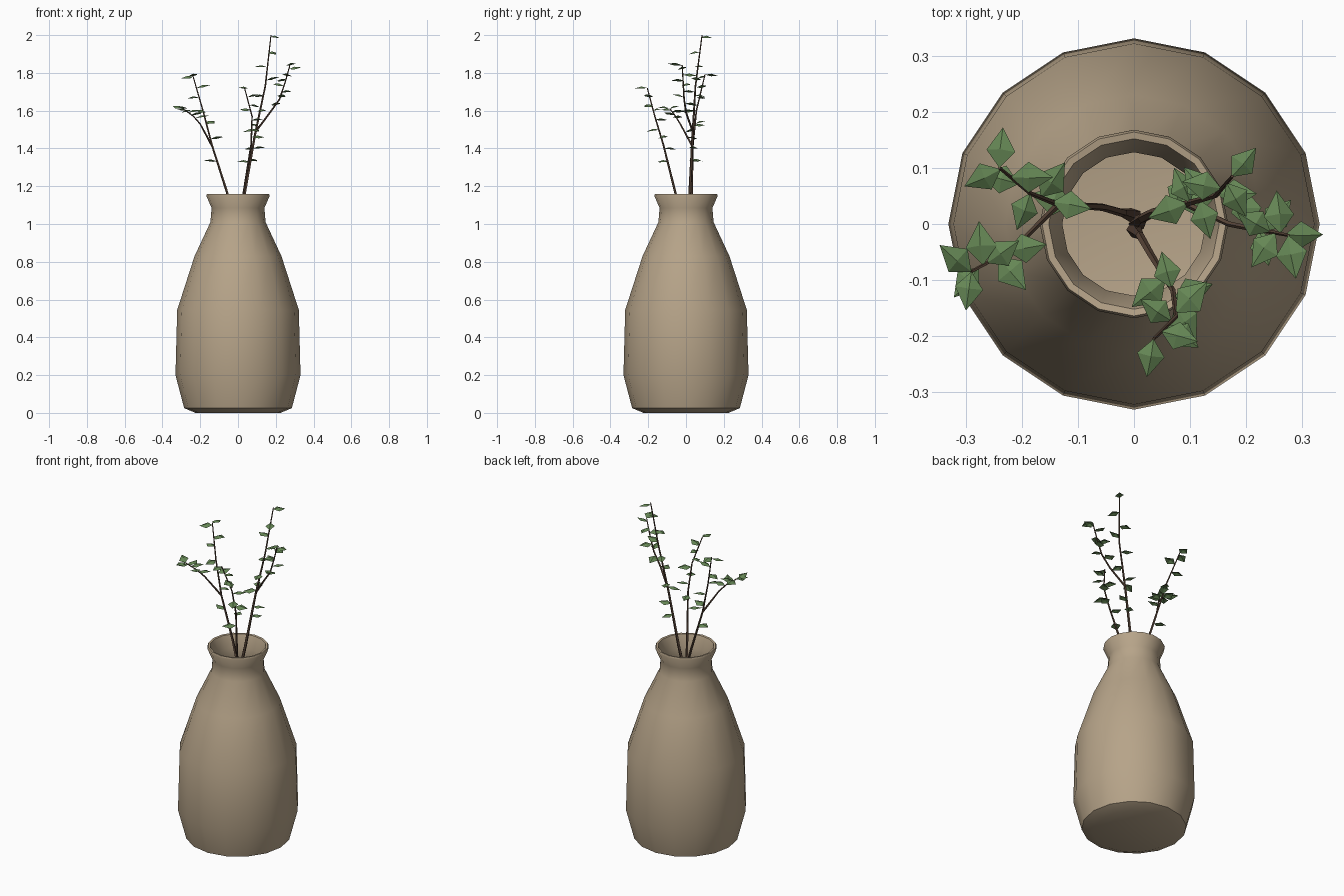
import bpy, bmesh, math, random
from mathutils import Vector

if "Cube" in bpy.data.objects:
    bpy.data.objects.remove(bpy.data.objects["Cube"])

random.seed(4)


def material(name, rgb):
    m = bpy.data.materials.new(name)
    m.diffuse_color = (*rgb, 1)
    m.use_nodes = True
    m.node_tree.nodes["Principled BSDF"].inputs["Base Color"].default_value = m.diffuse_color
    return m


CLAY = material("clay", (0.47, 0.37, 0.25))
BARK = material("bark", (0.10, 0.06, 0.04))
LEAF = material("leaf_green", (0.13, 0.24, 0.09))


def finish(bm, name, mat, smooth=None, recalc=True):
    if recalc:
        bmesh.ops.recalc_face_normals(bm, faces=bm.faces)
    me = bpy.data.meshes.new(name)
    bm.to_mesh(me)
    bm.free()
    me.materials.append(mat)
    ob = bpy.data.objects.new(name, me)
    bpy.context.collection.objects.link(ob)
    if smooth:
        bpy.ops.object.select_all(action='DESELECT')
        ob.select_set(True)
        bpy.context.view_layer.objects.active = ob
        bpy.ops.object.shade_smooth_by_angle(angle=math.radians(smooth))
    return ob


def bridge(bm, rings):
    for a, b in zip(rings, rings[1:]):
        n = len(a)
        for i in range(n):
            j = (i + 1) % n
            bm.faces.new((a[i], a[j], b[j], b[i]))
    bm.faces.new(rings[0][::-1])
    bm.faces.new(rings[-1])


# Vase: outer wall, flared lip, inner wall, inner floor
profile = [(0.225, 0), (0.285, 0.025), (0.331, 0.2), (0.322, 0.545), (0.23, 0.83),
           (0.146, 1.01), (0.140, 1.085), (0.168, 1.15), (0.164, 1.16), (0.152, 1.158),
           (0.128, 1.085), (0.132, 1.01), (0.212, 0.82), (0.302, 0.54), (0.31, 0.21),
           (0.27, 0.05), (0.21, 0.03)]
bm = bmesh.new()
rings = [[bm.verts.new((r * math.cos(i * math.pi / 8), r * math.sin(i * math.pi / 8), z))
          for i in range(16)] for r, z in profile]
bridge(bm, rings)
finish(bm, "vase", CLAY, 50)


# Tapered five-sided branch along a path
def branch(name, path, r0, r1):
    pts = [Vector(p) for p in path]
    bm = bmesh.new()
    rings = []
    for k, p in enumerate(pts):
        d = (pts[min(k + 1, len(pts) - 1)] - pts[max(k - 1, 0)]).normalized()
        u = d.cross(Vector((0, 1, 0))).normalized()
        v = d.cross(u)
        f = (p.z - pts[0].z) / (pts[-1].z - pts[0].z)
        r = r0 + (r1 - r0) * f
        rings.append([bm.verts.new(p + r * (u * math.cos(a) + v * math.sin(a)))
                      for a in [i * math.tau / 5 for i in range(5)]])
    bridge(bm, rings)
    finish(bm, name, BARK)


def point_at(path, z):
    for a, b in zip(path, path[1:]):
        if a[2] <= z <= b[2]:
            return Vector(a).lerp(Vector(b), (z - a[2]) / (b[2] - a[2]))
    return Vector(path[-1])


# Folded diamond leaves, each given by height on the branch and heading in degrees
def leaves(name, path, spots):
    bm = bmesh.new()
    for z, heading in spots:
        base = point_at(path, z)
        a = math.radians(heading)
        rise = random.uniform(-0.2, 0.25)
        d = Vector((math.cos(a), math.sin(a), rise)).normalized()
        side = Vector((-math.sin(a), math.cos(a), random.uniform(-0.25, 0.25))).normalized()
        up = d.cross(side)
        s = random.uniform(0.068, 0.08)
        b, tip = bm.verts.new(base), bm.verts.new(base + d * s)
        mid = bm.verts.new(base + d * s * 0.45 + up * 0.009)
        left = bm.verts.new(base + d * s * 0.42 + side * s * 0.36)
        right = bm.verts.new(base + d * s * 0.42 - side * s * 0.36)
        for f in ((b, mid, left), (mid, tip, left), (b, right, mid), (right, tip, mid)):
            bm.faces.new(f)
    finish(bm, name, LEAF, recalc=False)


left = [(0, 0.015, 0.05), (-0.02, 0.02, 1.05), (-0.055, 0.03, 1.16), (-0.135, 0.035, 1.41),
        (-0.185, 0.055, 1.6), (-0.24, 0.1, 1.79)]
left_side = [(-0.135, 0.035, 1.41), (-0.2, -0.03, 1.53), (-0.235, -0.055, 1.57),
             (-0.29, -0.085, 1.61)]
tall = [(0.005, 0, 0.05), (0.015, 0.01, 1.05), (0.035, 0.02, 1.16), (0.09, 0.035, 1.47),
        (0.145, 0.05, 1.73), (0.175, 0.085, 2.0)]
tall_side = [(0.095, 0.035, 1.49), (0.17, 0, 1.59), (0.22, -0.01, 1.66),
             (0.25, -0.015, 1.75), (0.275, -0.02, 1.84)]
front = [(0, -0.01, 0.05), (0.01, -0.02, 1.05), (0.03, -0.055, 1.16), (0.07, -0.12, 1.42),
         (0.075, -0.165, 1.57), (0.035, -0.205, 1.72)]

# Each twig: path, radii, leaves
twigs = {
    "left_branch": (left, 0.014, 0.003, [(1.79, 85), (1.78, 205), (1.72, 0), (1.67, 165),
                    (1.6, 250), (1.53, 55), (1.45, -10), (1.33, 165)]),
    "left_side_twig": (left_side, 0.006, 0.003, [(1.61, 140), (1.61, 262), (1.595, 95),
                       (1.59, 35), (1.575, -50), (1.56, 10), (1.6, 230)]),
    "tall_branch": (tall, 0.015, 0.003, [(1.99, 50), (1.91, -60), (1.83, 170), (1.76, 0),
                    (1.68, 130), (1.6, -75), (1.52, 115), (1.5, 200), (1.4, 15), (1.34, 60)]),
    "tall_side_twig": (tall_side, 0.006, 0.003, [(1.84, -80), (1.82, 0), (1.79, 95),
                       (1.76, 235), (1.73, 150), (1.7, 50), (1.67, -75), (1.64, 100)]),
    "front_branch": (front, 0.014, 0.003, [(1.72, -100), (1.67, -15), (1.63, -35), (1.6, 145),
                     (1.55, 45), (1.5, -60), (1.46, 20), (1.4, 105), (1.33, -140)]),
}
for name, (path, r0, r1, spots) in twigs.items():
    branch(name, path, r0, r1)
    leaves(name + "_leaves", path, spots)
